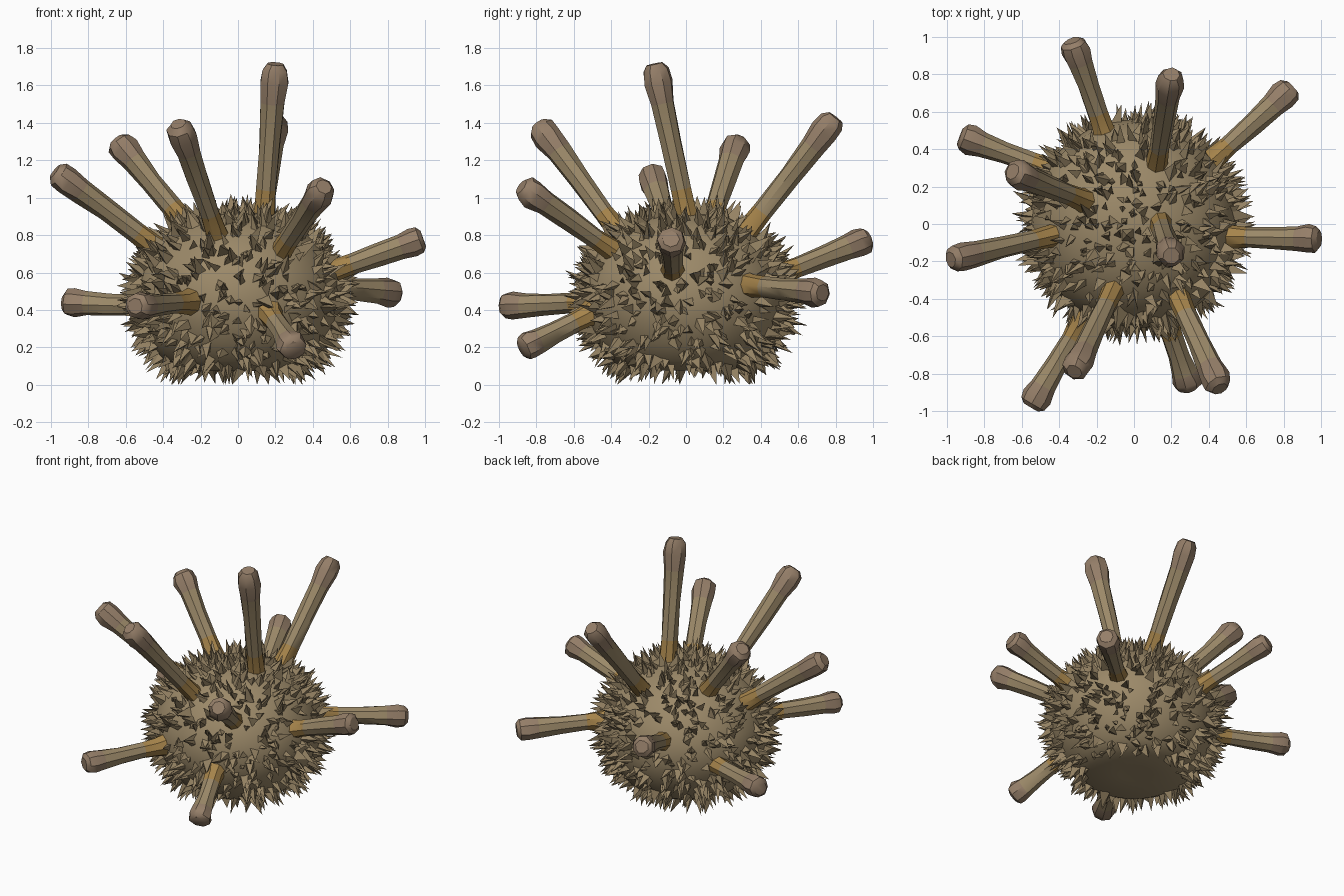
import bpy, bmesh, math, random
from mathutils import Vector

if "Cube" in bpy.data.objects:
    bpy.data.objects.remove(bpy.data.objects["Cube"])

random.seed(7)


def material(name, rgb):
    m = bpy.data.materials.new(name)
    m.diffuse_color = (*rgb, 1)
    m.use_nodes = True
    m.node_tree.nodes["Principled BSDF"].inputs["Base Color"].default_value = m.diffuse_color
    return m


TAN = material("tan", (0.33, 0.25, 0.14))
SHARD = material("shard_brown", (0.30, 0.225, 0.125))
OCHRE = material("ochre", (0.38, 0.23, 0.07))
TIP = material("dusky_tip", (0.30, 0.21, 0.14))


def finish(bm, name, mats, smooth=None):
    bmesh.ops.recalc_face_normals(bm, faces=bm.faces)
    me = bpy.data.meshes.new(name)
    bm.to_mesh(me)
    bm.free()
    for m in mats:
        me.materials.append(m)
    ob = bpy.data.objects.new(name, me)
    bpy.context.collection.objects.link(ob)
    if smooth:
        bpy.ops.object.select_all(action='DESELECT')
        bpy.context.view_layer.objects.active = ob
        ob.select_set(True)
        bpy.ops.object.shade_smooth_by_angle(angle=math.radians(smooth))
    return ob


def skin(bm, rings, mat_of=lambda i: 0):
    """Bridge successive rings of points and cap both ends."""
    rows = [[bm.verts.new(p) for p in r] for r in rings]
    n = len(rows[0])
    for i, (a, b) in enumerate(zip(rows, rows[1:])):
        for k in range(n):
            f = bm.faces.new((a[k], a[(k + 1) % n], b[(k + 1) % n], b[k]))
            f.material_index = mat_of(i)
    bm.faces.new(rows[0]).material_index = mat_of(0)
    bm.faces.new(rows[-1]).material_index = mat_of(len(rows) - 2)


# Squashed round body, turned from a profile of (radius, height)
PROFILE = [(0.10, 0.085), (0.31, 0.075), (0.40, 0.125), (0.48, 0.22),
           (0.54, 0.34), (0.56, 0.46), (0.54, 0.59), (0.47, 0.72),
           (0.36, 0.83), (0.20, 0.905), (0.05, 0.925)]
SIDES = 28
bm = bmesh.new()
skin(bm, [[Vector((r * math.cos(t), r * math.sin(t), z))
           for t in (2 * math.pi * k / SIDES for k in range(SIDES))]
          for r, z in PROFILE])
finish(bm, "body", [TAN], 50)

# Long club spines: (root, tip)
SPINES = [
    ((0.14, 0.01, 0.88), (0.20, -0.17, 1.715)),
    ((-0.11, -0.35, 0.80), (-0.32, -0.79, 1.395)),
    ((0.23, -0.38, 0.71), (0.46, -0.88, 1.06)),
    ((-0.43, -0.06, 0.73), (-0.98, -0.19, 1.14)),
    ((-0.28, 0.13, 0.86), (-0.65, 0.28, 1.31)),
    ((0.12, 0.31, 0.80), (0.20, 0.80, 1.43)),
    ((0.51, -0.07, 0.61), (0.99, -0.08, 0.78)),
    ((-0.16, 0.50, 0.59), (-0.33, 0.98, 0.78)),
    ((0.42, 0.34, 0.53), (0.85, 0.73, 0.49)),
    ((-0.45, 0.29, 0.42), (-0.93, 0.47, 0.44)),
    ((-0.28, -0.52, 0.44), (-0.55, -0.98, 0.42)),
    ((0.18, -0.53, 0.37), (0.30, -0.88, 0.19)),
]
# (fraction along the spine, radius)
CLUB = [(-0.08, 0.075), (0.03, 0.062), (0.2, 0.056), (0.5, 0.060),
        (0.75, 0.068), (0.88, 0.080), (0.96, 0.072), (1.0, 0.045)]
for i, (root, tip) in enumerate(SPINES):
    a, b = Vector(root), Vector(tip)
    d = (b - a).normalized()
    u = d.orthogonal().normalized()
    v = d.cross(u)
    turn = random.uniform(0, 1)
    rings = []
    for f, r in CLUB:
        c = a.lerp(b, f)
        rings.append([c + r * random.uniform(0.92, 1.06) *
                      (math.cos(t) * u + math.sin(t) * v)
                      for t in (turn + math.pi * k / 4 for k in range(8))])
    bm = bmesh.new()
    skin(bm, rings, lambda s: 1 if s < 2 else (2 if s > 3 else 0))
    finish(bm, f"club_spine_{i + 1:02d}", [TAN, OCHRE, TIP], 35)

# Short jagged shards scattered evenly over the body, clear of the spine roots
bm = bmesh.new()
angle = 0.0
for (r0, z0), (r1, z1) in zip(PROFILE[1:], PROFILE[2:]):
    slant = math.hypot(r1 - r0, z1 - z0)
    count = int(math.pi * (r0 + r1) * slant * 290)
    for k in range(count):
        f = (k + 0.5) / count
        angle += math.pi * (3 - math.sqrt(5)) + random.uniform(-0.15, 0.15)
        r, z = r0 + (r1 - r0) * f, z0 + (z1 - z0) * f
        out = Vector((math.cos(angle), math.sin(angle), 0))
        p = out * r + Vector((0, 0, z))
        if min((p - Vector(s[0])).length for s in SPINES) < 0.085:
            continue
        n = (out * (z1 - z0) + Vector((0, 0, r0 - r1))).normalized()
        u = n.orthogonal().normalized()
        v = n.cross(u)
        size = random.uniform(0.024, 0.042)
        height = random.uniform(0.045, 0.115)
        lean = (u * random.uniform(-1, 1) + v * random.uniform(-1, 1)) * 0.04
        apex = p + n * height + lean
        apex.z = max(apex.z, 0.0)
        sides = random.choice((3, 3, 4))
        start = random.uniform(0, 6.28)
        top = bm.verts.new(apex)
        base = [bm.verts.new(p - n * 0.015 + size * random.uniform(0.7, 1.3) *
                             (math.cos(t) * u + math.sin(t) * v))
                for t in (start + 2 * math.pi * j / sides for j in range(sides))]
        for j in range(sides):
            bm.faces.new((base[j], base[(j + 1) % sides], top))
finish(bm, "body_shards", [SHARD])
